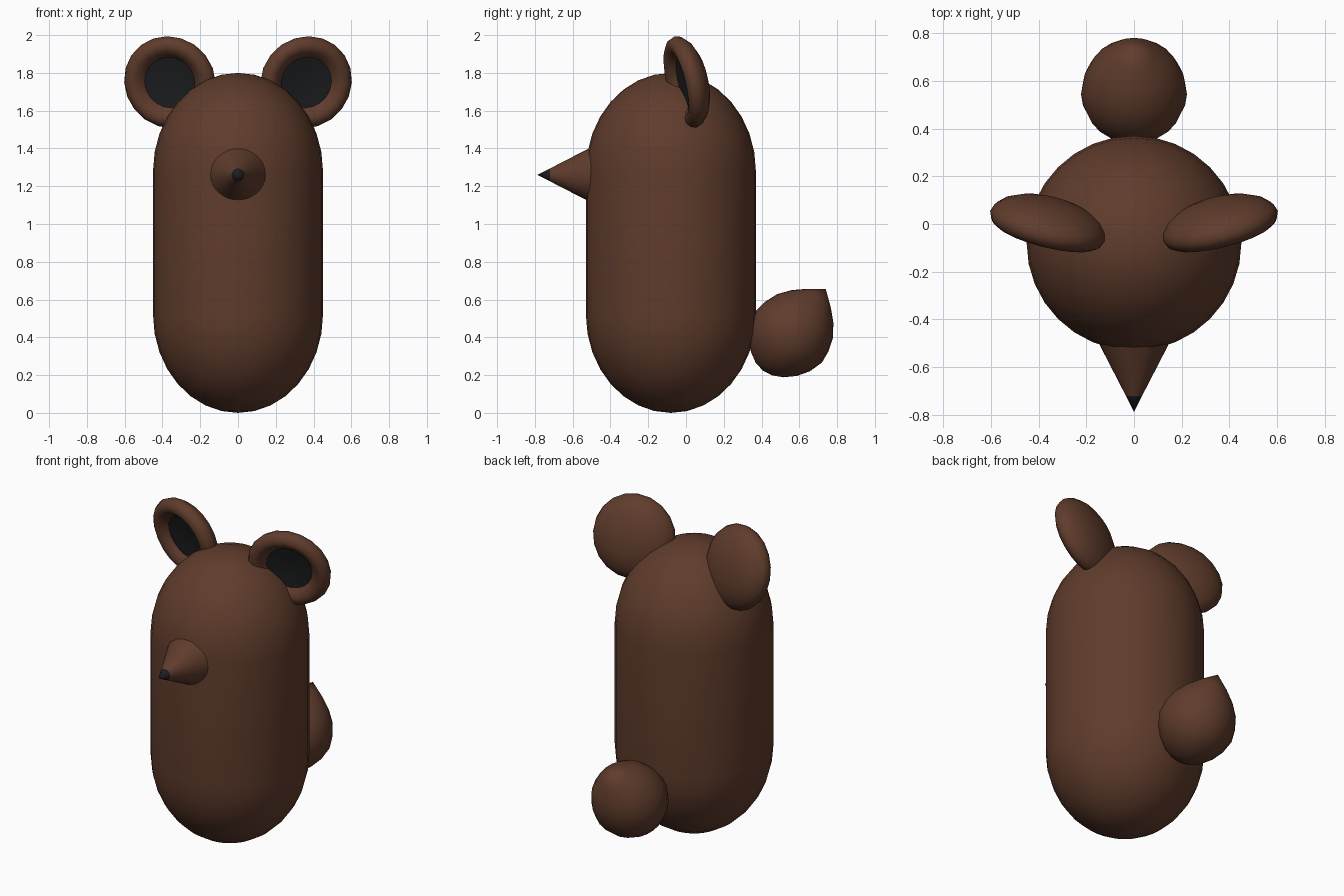
import bpy, bmesh
from math import sin, cos, pi, radians
from mathutils import Vector

if "Cube" in bpy.data.objects:
    bpy.data.objects.remove(bpy.data.objects["Cube"])


def material(name, rgb):
    m = bpy.data.materials.new(name)
    m.diffuse_color = (*rgb, 1)
    m.use_nodes = True
    m.node_tree.nodes["Principled BSDF"].inputs["Base Color"].default_value = m.diffuse_color
    return m


BROWN = material("brown", (0.115, 0.045, 0.025))
BLACK = material("black", (0.012, 0.013, 0.014))


def lathe(name, profile, mat, loc, axis=(0, 0, 1), segs=32, angle=60):
    """Revolve (radius, height) points, listed bottom to top, around an axis."""
    bm = bmesh.new()
    rings = []
    for r, h in profile:
        n = 1 if r < 1e-6 else segs
        rings.append([bm.verts.new((r * cos(2 * pi * i / segs), r * sin(2 * pi * i / segs), h))
                      for i in range(n)])
    for a, b in zip(rings, rings[1:]):
        for i in range(segs):
            j = (i + 1) % segs
            if len(a) == 1:
                bm.faces.new((a[0], b[j], b[i]))
            elif len(b) == 1:
                bm.faces.new((a[i], a[j], b[0]))
            else:
                bm.faces.new((a[i], a[j], b[j], b[i]))
    mesh = bpy.data.meshes.new(name)
    bm.to_mesh(mesh)
    bm.free()
    mesh.materials.append(mat)
    ob = bpy.data.objects.new(name, mesh)
    bpy.context.collection.objects.link(ob)
    ob.location = loc
    ob.rotation_euler = Vector(axis).to_track_quat('Z', 'Y').to_euler()
    bpy.ops.object.select_all(action='DESELECT')
    ob.select_set(True)
    bpy.context.view_layer.objects.active = ob
    bpy.ops.object.shade_smooth_by_angle(angle=radians(angle))
    return ob


# Body: capsule with slightly stretched round ends
R, CAP, TOP = 0.45, 0.52, 1.80
steps = [i / 8 * pi / 2 for i in range(9)]
body = [(R * sin(t), CAP - CAP * cos(t)) for t in steps]
body += [(R * cos(t), TOP - CAP + CAP * sin(t)) for t in steps]
body[-1] = (0, TOP)
lathe("body", body, BROWN, (0, -0.08, 0))

# Snout: brown cone with a black tip
lathe("snout", [(0, 0), (0.155, 0), (0.034, 0.235)], BROWN, (0, -0.485, 1.26), (0, -1, 0))
lathe("nose_tip", [(0.034, 0), (0, 0.067)], BLACK, (0, -0.72, 1.26), (0, -1, 0))

# Tail: teardrop pointing up and back
tail = [(0, -0.545), (0.055, -0.535), (0.11, -0.505), (0.162, -0.455), (0.2, -0.395),
        (0.222, -0.32), (0.213, -0.25), (0.188, -0.18), (0.14, -0.115), (0.08, -0.06), (0, 0)]
lathe("tail", tail, BROWN, (0, 0.74, 0.655), (0, 0.613, 0.79), segs=24)

# Ears: round dished shells with black inner discs, facing out and slightly down
shell = [(0, -0.09), (0.08, -0.085), (0.15, -0.068), (0.205, -0.042), (0.24, -0.008),
         (0.25, 0.022), (0.238, 0.052), (0.21, 0.07), (0.18, 0.064), (0.155, 0.045), (0.138, 0.025)]
inner = [(0.138, 0.025), (0.07, 0.016), (0, 0.014)]
for side, s in (("left", -1), ("right", 1)):
    facing = (s * 0.24, -0.95, -0.22)
    place = (s * 0.355, 0.015, 1.755)
    lathe(side + "_ear", shell, BROWN, place, facing, segs=20)
    lathe(side + "_inner_ear", inner, BLACK, place, facing, segs=20)
